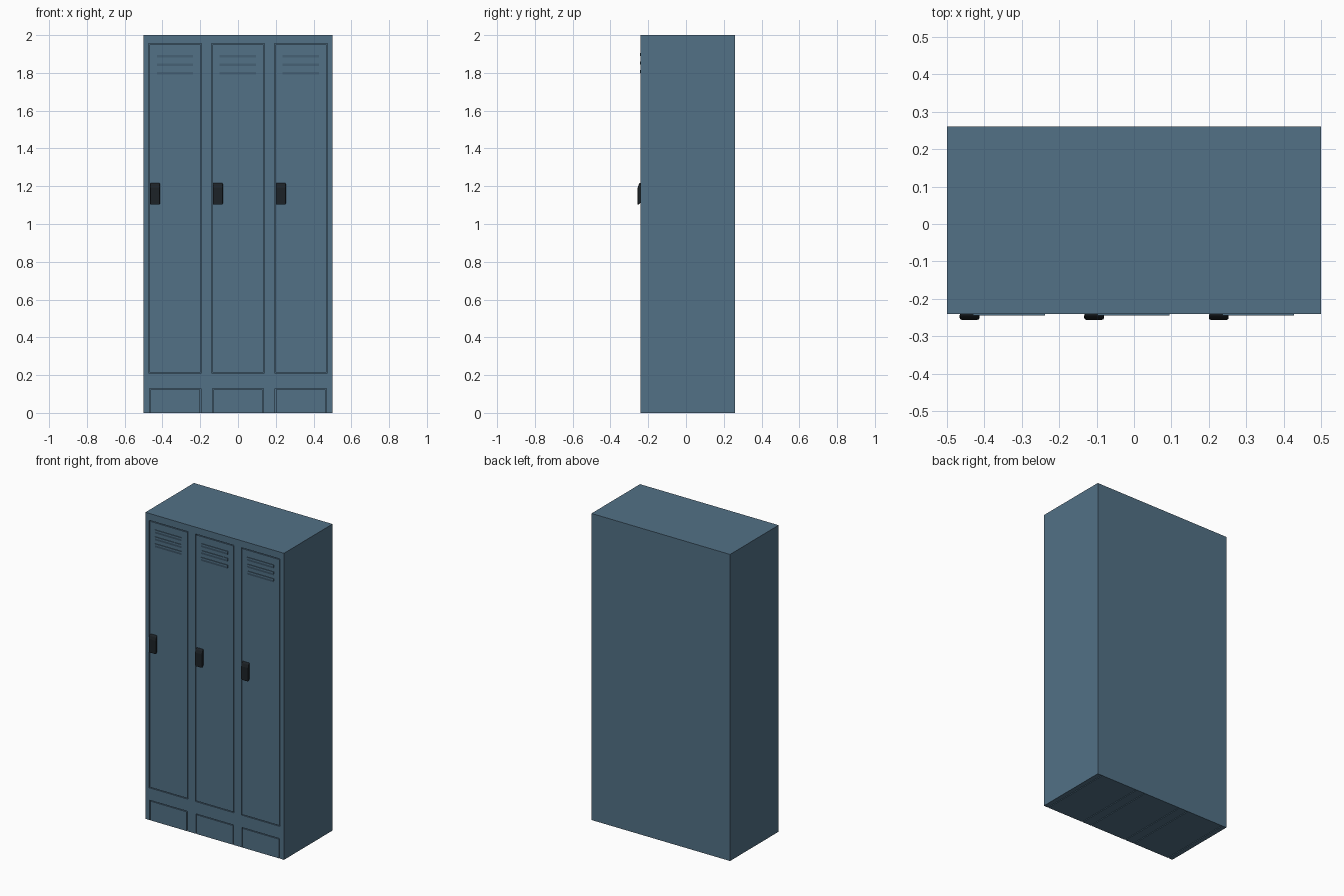
import bpy, bmesh

if "Cube" in bpy.data.objects:
    bpy.data.objects.remove(bpy.data.objects["Cube"])

def material(name, color):
    m = bpy.data.materials.new(name)
    m.diffuse_color = color
    m.use_nodes = True
    m.node_tree.nodes["Principled BSDF"].inputs["Base Color"].default_value = m.diffuse_color
    return m

BLUE = material("blue_steel", (0.085, 0.165, 0.24, 1))
BLACK = material("black_plastic", (0.012, 0.016, 0.02, 1))

def finish(name, bm, mat):
    bmesh.ops.recalc_face_normals(bm, faces=bm.faces)
    me = bpy.data.meshes.new(name)
    bm.to_mesh(me)
    bm.free()
    me.materials.append(mat)
    ob = bpy.data.objects.new(name, me)
    bpy.context.collection.objects.link(ob)
    return ob

def box(name, x0, x1, y0, y1, z0, z1, mat=BLUE):
    bm = bmesh.new()
    bmesh.ops.create_cube(bm, size=1)
    for v in bm.verts:
        v.co = (x0 + (v.co.x + .5) * (x1 - x0),
                y0 + (v.co.y + .5) * (y1 - y0),
                z0 + (v.co.z + .5) * (z1 - z0))
    return finish(name, bm, mat)

def prism(name, x0, x1, profile, mat):
    # side profile in (y, z), extruded along x
    bm = bmesh.new()
    face = bm.faces.new([bm.verts.new((x0, y, z)) for y, z in profile])
    ext = bmesh.ops.extrude_face_region(bm, geom=[face])
    for e in ext["geom"]:
        if isinstance(e, bmesh.types.BMVert):
            e.co.x = x1
    return finish(name, bm, mat)

FRONT, BACK = -0.24, 0.26
GAP = 0.005
cabinet = box("cabinet", -0.5, 0.5, FRONT, BACK, 0, 2)

def recess(name, *dims):
    cutter = box(name, *dims)
    cutter.hide_render = True
    cutter.hide_viewport = True
    cutter.display_type = 'WIRE'
    mod = cabinet.modifiers.new(name, 'BOOLEAN')
    mod.operation = 'DIFFERENCE'
    mod.solver = 'EXACT'
    mod.object = cutter

for i in range(3):
    c = (i - 1) * 0.333
    n = f"_{i + 1}"

    # door set in a recess, leaving a narrow groove around it
    recess("door_cutter" + n, c - .14, c + .14, FRONT - .1, FRONT + .02, .21, 1.955)
    box("door" + n, c - .14 + GAP, c + .14 - GAP, FRONT, FRONT + .022, .21 + GAP, 1.955 - GAP)

    # base panel below the door
    recess("base_cutter" + n, c - .136, c + .136, FRONT - .1, BACK - .01, -.1, .13)
    box("base_panel" + n, c - .136 + GAP, c + .136 - GAP, FRONT, BACK - .008, 0, .13 - GAP)

    # three vent louvres, raised at the upper edge
    for j in range(3):
        z = 1.905 - j * .045
        prism(f"vent{n}_{j + 1}", c - .097, c + .095,
              [(FRONT + .001, z), (FRONT - .004, z), (FRONT - .004, z - .01),
               (FRONT + .001, z - .028)], BLUE)

    # latch handle on the left edge of the door
    handle = prism("handle" + n, c - .133, c - .08,
                   [(FRONT + .001, 1.22), (-.25, 1.212), (-.256, 1.19),
                    (-.256, 1.1), (FRONT + .001, 1.112)], BLACK)
    bev = handle.modifiers.new("soft_edges", 'BEVEL')
    bev.width = .005
    bev.segments = 2
